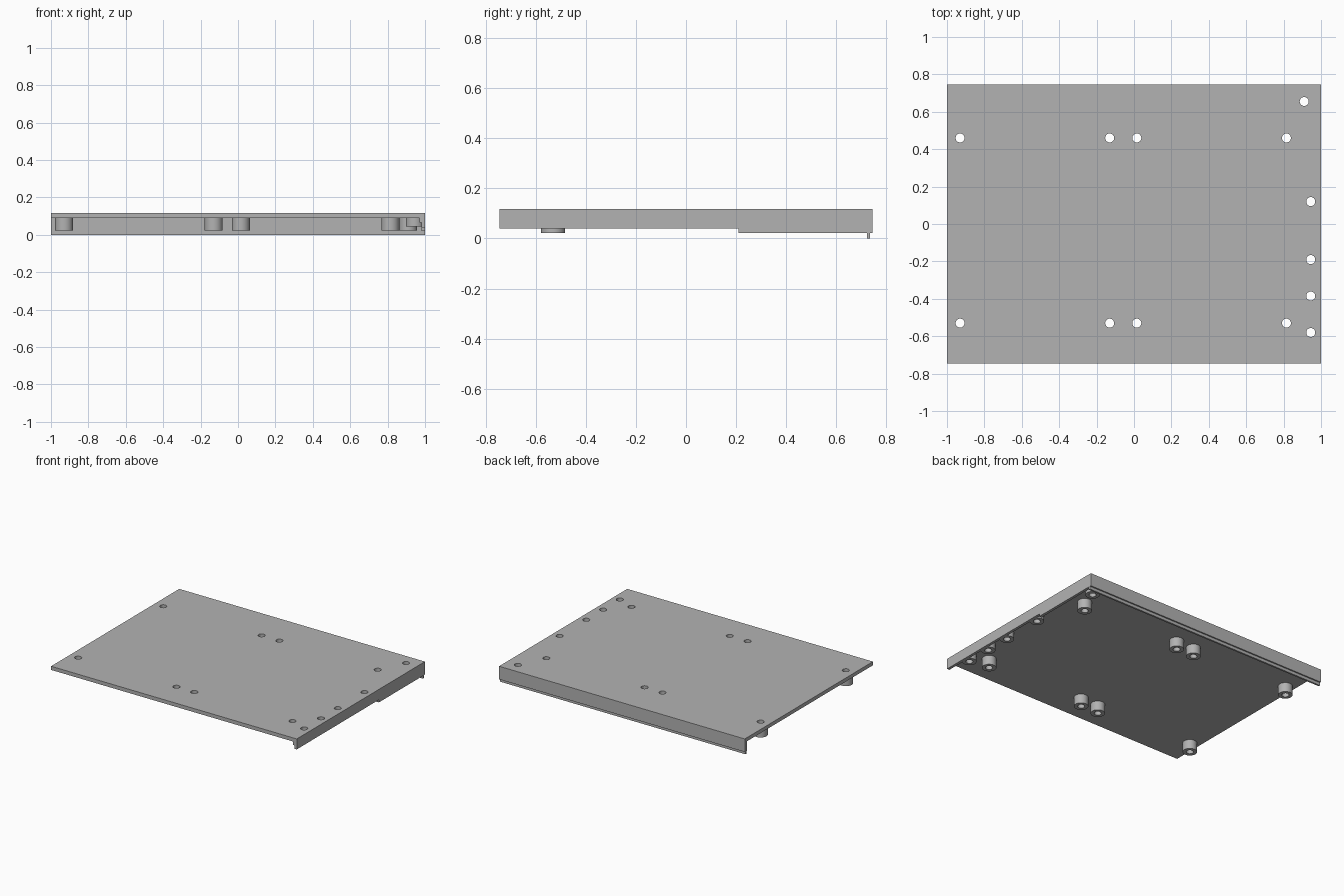
import bpy
import bmesh
from math import cos, sin, tau
from mathutils import Matrix

cube = bpy.data.objects.get("Cube")
if cube:
    bpy.data.objects.remove(cube, do_unlink=True)

grey = bpy.data.materials.new("plain grey")
grey.use_nodes = True
grey.diffuse_color = (0.45, 0.45, 0.45, 1)
grey.node_tree.nodes["Principled BSDF"].inputs["Base Color"].default_value = grey.diffuse_color

HALF_Y, TOP, UNDER, HOLE, SIDES = 0.745, 0.117, 0.09, 0.024, 32


def finish(name, bm):
    bmesh.ops.recalc_face_normals(bm, faces=bm.faces)
    mesh = bpy.data.meshes.new(name)
    bm.to_mesh(mesh)
    bm.free()
    mesh.materials.append(grey)
    obj = bpy.data.objects.new(name, mesh)
    bpy.context.collection.objects.link(obj)
    return obj


def box(name, x, y, z):
    bm = bmesh.new()
    spans = (x, y, z)
    size = Matrix.Diagonal([b - a for a, b in spans] + [1])
    centre = Matrix.Translation([(a + b) / 2 for a, b in spans])
    bmesh.ops.create_cube(bm, size=1, matrix=centre @ size)
    return finish(name, bm)


def extrude_y(name, profile, y0, y1):
    """Solid with an x-z profile running from y0 to y1."""
    bm = bmesh.new()
    face = bm.faces.new([bm.verts.new((x, y0, z)) for x, z in profile])
    geom = bmesh.ops.extrude_face_region(bm, geom=[face])["geom"]
    verts = [v for v in geom if isinstance(v, bmesh.types.BMVert)]
    bmesh.ops.translate(bm, vec=(0, y1 - y0, 0), verts=verts)
    return finish(name, bm)


def tube(name, x, y, z0, z1, radius):
    """Hollow boss made of four rings joined in a loop."""
    bm = bmesh.new()
    section = ((radius, z0), (radius, z1), (HOLE, z1), (HOLE, z0))
    rings = [[bm.verts.new((x + r * cos(tau * i / SIDES), y + r * sin(tau * i / SIDES), z))
              for i in range(SIDES)] for r, z in section]
    for k in range(4):
        a, b = rings[k], rings[(k + 1) % 4]
        for i in range(SIDES):
            j = (i + 1) % SIDES
            bm.faces.new((a[i], a[j], b[j], b[i]))
    smooth(finish(name, bm))


def smooth(obj):
    bpy.ops.object.select_all(action="DESELECT")
    obj.select_set(True)
    bpy.context.view_layer.objects.active = obj
    bpy.ops.object.shade_smooth_by_angle()


# Boss positions
standoffs = [(x, y) for x in (-0.93, -0.13, 0.015, 0.815) for y in (-0.53, 0.46)]
standoffs.append((0.91, 0.655))
edge_bosses = [(0.945, y) for y in (-0.58, -0.385, -0.19, 0.12)]

# Plate with through holes
plate = box("top_plate", (-1, 1), (-HALF_Y, HALF_Y), (UNDER, TOP))
bm = bmesh.new()
for x, y in standoffs + edge_bosses:
    bmesh.ops.create_cone(bm, cap_ends=True, segments=SIDES, radius1=HOLE, radius2=HOLE,
                          depth=0.2, matrix=Matrix.Translation((x, y, TOP)))
cutter = finish("hole_cutter", bm)
cutter.hide_render = True
cut = plate.modifiers.new("holes", "BOOLEAN")
cut.operation = "DIFFERENCE"
cut.solver = "EXACT"
cut.object = cutter
smooth(plate)
bpy.context.view_layer.objects.active = plate
bpy.ops.object.modifier_apply(modifier="holes")
bpy.data.objects.remove(cutter, do_unlink=True)

# Hollow bosses under the plate
for x, y in standoffs:
    tube("standoff", x, y, 0.022, UNDER, 0.048)
for x, y in edge_bosses:
    tube("edge_boss", x, y, 0.043, UNDER, 0.048)

# Left side wall, rebated inside and deeper toward the back
for name, bottom, y0, y1 in (("side_wall_front", 0.04, -HALF_Y, 0.21),
                             ("side_wall_back", 0.021, 0.21, HALF_Y)):
    extrude_y(name, ((1, bottom), (1, UNDER), (0.97, UNDER),
                     (0.97, 0.065), (0.98, 0.065), (0.98, bottom)), y0, y1)

# Back wall and the thin lip below it
box("back_wall", (-1, 1), (0.718, HALF_Y), (0.021, UNDER))
box("back_lip", (-1, 1), (0.722, 0.735), (0, 0.021))
